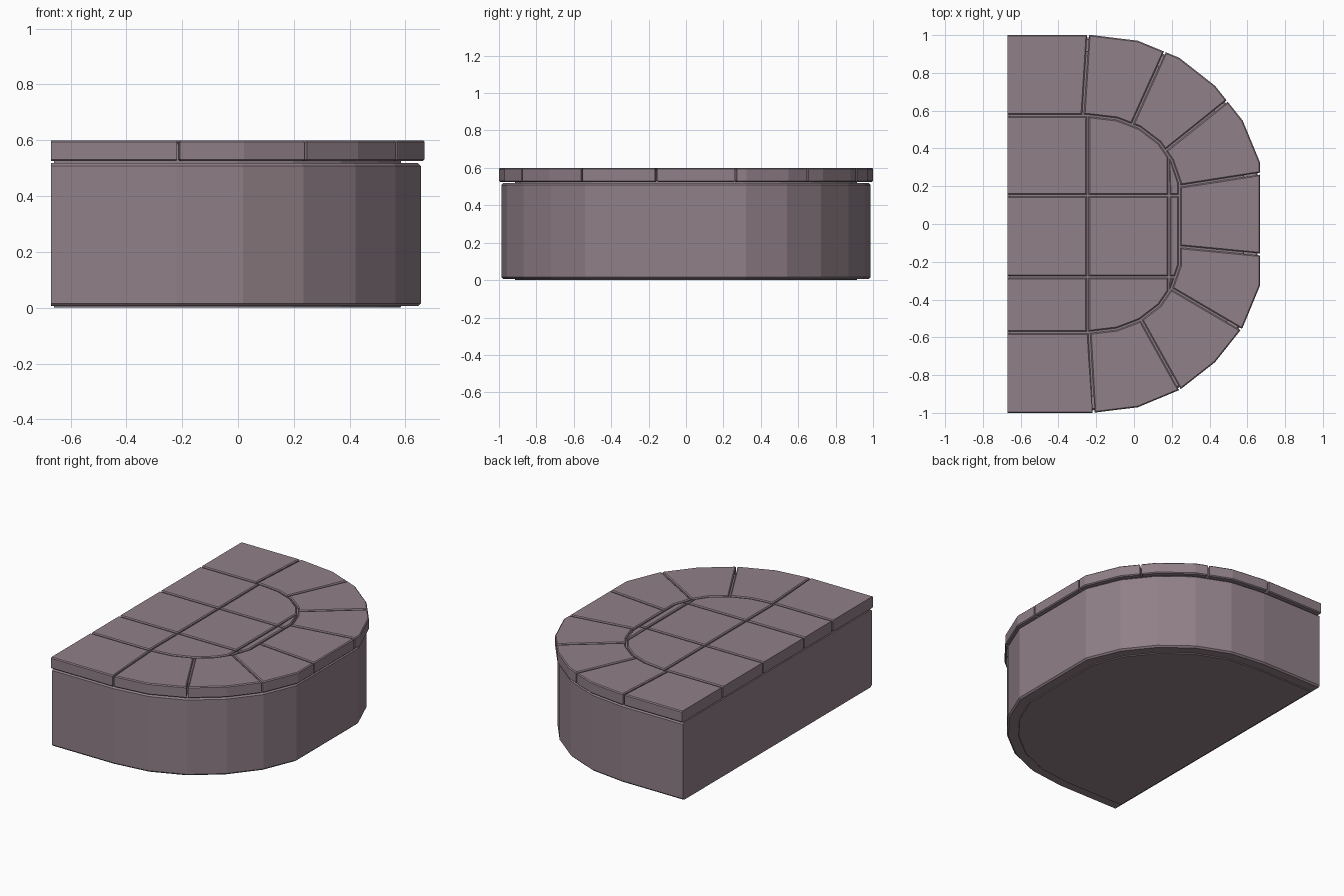
import bpy, bmesh, math
from mathutils import Vector as V
from mathutils.geometry import intersect_line_line_2d as cross2d

if "Cube" in bpy.data.objects:
    bpy.data.objects.remove(bpy.data.objects["Cube"])

BACK = -0.67            # flat rear plane
C = V((BACK, 0))        # fan centre of the half-round plan
GAP, BEV = 0.005, 0.006

mat = bpy.data.materials.new("mauve_stone")
mat.diffuse_color = (0.28, 0.215, 0.245, 1)
mat.use_nodes = True
mat.node_tree.nodes["Principled BSDF"].inputs["Base Color"].default_value = mat.diffuse_color


def half_round(pts):
    """Mirror the +y points into a full path running from +y to -y."""
    return [V(p) for p in pts] + [V((x, -y)) for x, y in reversed(pts)]


def ccw(poly):
    area = sum(a.x * b.y - b.x * a.y for a, b in zip(poly, poly[1:] + poly[:1]))
    return poly if area > 0 else poly[::-1]


def inset(poly, d):
    """Move every side of a counter-clockwise outline inward by d."""
    out = []
    for i, p in enumerate(poly):
        a = (p - poly[i - 1]).normalized()
        b = (poly[(i + 1) % len(poly)] - p).normalized()
        na, nb = V((-a.y, a.x)), V((-b.y, b.x))
        out.append(p + (na + nb) * d / max(1 + na.dot(nb), 0.3))
    return out


def block(name, poly, z0, z1, gap=0.0, bev=BEV):
    """Chamfered prism, sliced off flat at the rear plane."""
    poly = inset(ccw(poly), gap)
    bm = bmesh.new()
    rings = []
    for z, d in ((z0, bev), (z0 + bev, 0), (z1 - bev, 0), (z1, bev)):
        rings.append([bm.verts.new((p.x, p.y, z)) for p in inset(poly, d)])
    n = len(poly)
    for lo, hi in zip(rings, rings[1:]):
        for i in range(n):
            j = (i + 1) % n
            bm.faces.new((lo[i], lo[j], hi[j], hi[i]))
    bm.faces.new(rings[0][::-1])
    bm.faces.new(rings[-1])
    bmesh.ops.bisect_plane(bm, geom=bm.verts[:] + bm.edges[:] + bm.faces[:],
                           plane_co=(BACK, 0, 0), plane_no=(-1, 0, 0), clear_outer=True)
    open_edges = [e for e in bm.edges if e.is_boundary]
    if open_edges:
        bmesh.ops.holes_fill(bm, edges=open_edges, sides=0)
    bmesh.ops.recalc_face_normals(bm, faces=bm.faces[:])
    me = bpy.data.meshes.new(name)
    bm.to_mesh(me)
    bm.free()
    me.materials.append(mat)
    ob = bpy.data.objects.new(name, me)
    bpy.context.collection.objects.link(ob)


def angle(p):
    return math.atan2(p.y - C.y, p.x - C.x)


def on_path(path, p):
    """Snap a point onto the path along the ray from the fan centre."""
    for a, b in zip(path, path[1:]):
        hit = cross2d(C, C + (p - C) * 3, a, b)
        if hit:
            return V(hit)
    return p


def piece(path, a, b):
    mid = [p for p in path if angle(a) - 0.006 > angle(p) > angle(b) + 0.006]
    return [a] + mid + [b]


def clip(poly, axis, limit, sign):
    """Keep the part of a convex outline where sign * coordinate < sign * limit."""
    out = []
    for a, b in zip(poly, poly[1:] + poly[:1]):
        da, db = sign * (a[axis] - limit), sign * (b[axis] - limit)
        if da <= 0:
            out.append(a)
        if da * db < 0:
            out.append(a.lerp(b, da / (da - db)))
    return out


outer = half_round([(-0.75, 1.005), (-0.22, 1.005), (0.022, 0.975), (0.243, 0.884),
                    (0.433, 0.735), (0.58, 0.55), (0.673, 0.325)])
inner = half_round([(-0.75, 0.575), (-0.25, 0.575), (-0.09, 0.556), (0.03, 0.51),
                    (0.135, 0.43), (0.2, 0.335), (0.24, 0.22)])

# Main body and the core showing in the joints
plan = ccw(outer)
block("body", inset(plan, 0.018), 0.006, 0.518, bev=0.01)
block("core", inset(plan, 0.09), 0.0, 0.588, bev=0.002)

# Ring of edge slabs: joints given as (outer point, inner point)
joints = [((-0.245, 1), (-0.27, 0.575)), ((0.16, 0.91), (-0.005, 0.53)),
          ((0.49, 0.65), (0.17, 0.39)), ((0.66, 0.265), (0.24, 0.2)),
          ((0.66, -0.16), (0.24, -0.12)), ((0.57, -0.56), (0.195, -0.34)),
          ((0.243, -0.88), (0.035, -0.505)), ((-0.215, -1), (-0.24, -0.57))]
cuts = [(outer[0], inner[0])]
cuts += [(on_path(outer, V(o)), on_path(inner, V(i))) for o, i in joints]
cuts += [(outer[-1], inner[-1])]
for k, ((o0, i0), (o1, i1)) in enumerate(zip(cuts, cuts[1:])):
    block(f"edge_slab_{k + 1}", piece(outer, o0, o1) + piece(inner, i0, i1)[::-1],
          0.525, 0.6, GAP)

# Inner paving tiles: a grid clipped to the inner half-round
xs, ys = (-0.75, -0.245, 0.185, 0.3), (-0.7, -0.28, 0.15, 0.7)
for i in range(3):
    for j in range(3):
        tile = ccw(inner)
        for axis, lim, sign in ((0, xs[i], -1), (0, xs[i + 1], 1),
                                (1, ys[j], -1), (1, ys[j + 1], 1)):
            tile = clip(tile, axis, lim, sign)
        block(f"paving_tile_{i + 1}_{j + 1}", tile, 0.525, 0.6, GAP)
